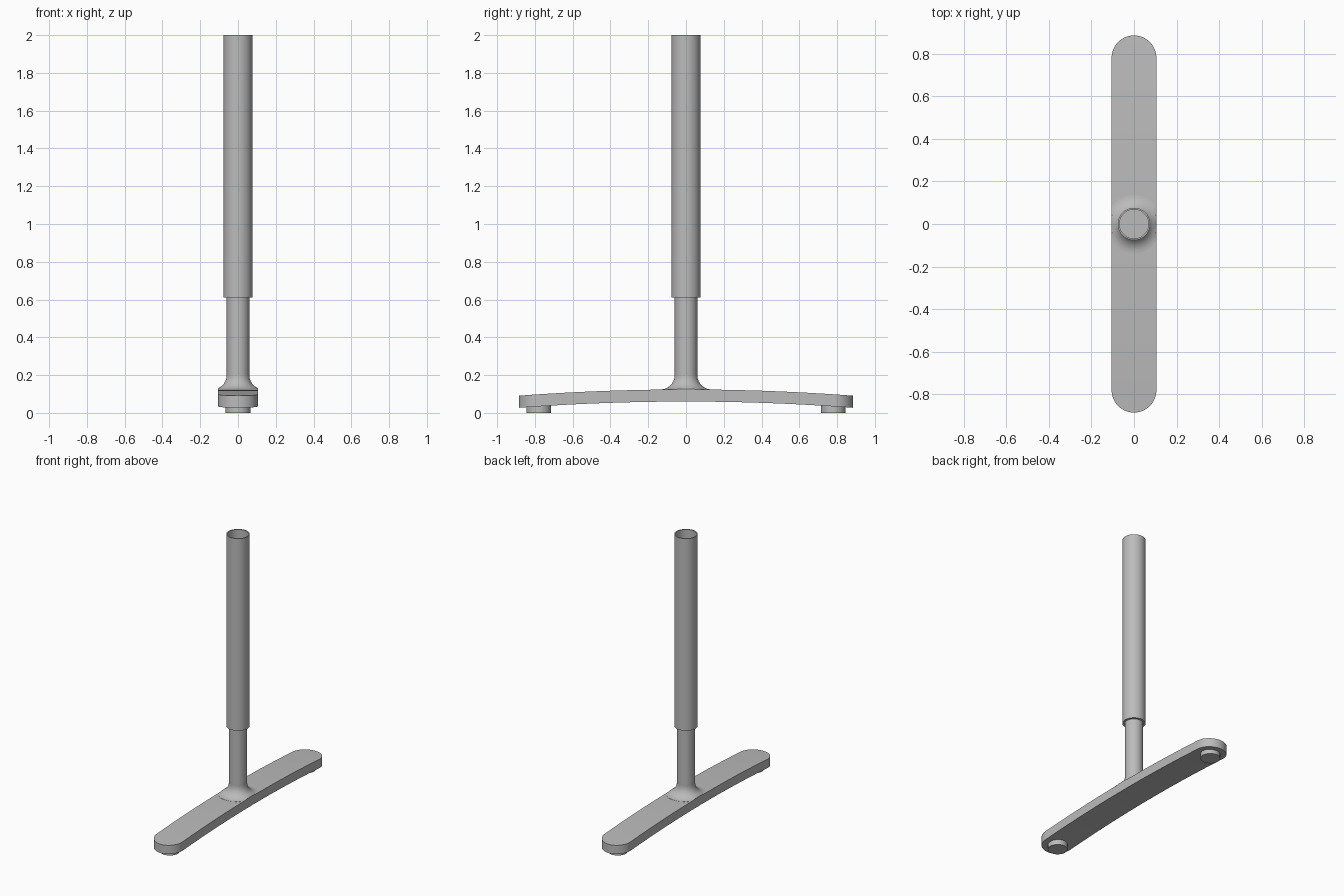
import bpy, bmesh
from math import sin, cos, pi, radians

cube = bpy.data.objects.get("Cube")
if cube:
    bpy.data.objects.remove(cube)

steel = bpy.data.materials.new("grey_metal")
steel.use_nodes = True
GREY = (0.5, 0.5, 0.5, 1)
steel.diffuse_color = GREY
steel.node_tree.nodes["Principled BSDF"].inputs["Base Color"].default_value = GREY

HALF_W, HALF_L, SEG = 0.105, 0.885, 64


def finish(name, bm):
    bmesh.ops.remove_doubles(bm, verts=bm.verts, dist=1e-5)
    bmesh.ops.recalc_face_normals(bm, faces=bm.faces)
    mesh = bpy.data.meshes.new(name)
    bm.to_mesh(mesh)
    bm.free()
    mesh.materials.append(steel)
    obj = bpy.data.objects.new(name, mesh)
    bpy.context.collection.objects.link(obj)
    bpy.ops.object.select_all(action="DESELECT")
    obj.select_set(True)
    bpy.context.view_layer.objects.active = obj
    bpy.ops.object.shade_smooth_by_angle(angle=radians(35))
    return obj


def lathe(name, profile, y=0, limit_x=1):
    """Spin (radius, z) points around z, keeping x within limit_x."""
    bm = bmesh.new()
    rings = []
    for r, z in profile:
        rings.append([bm.verts.new((max(-limit_x, min(limit_x, r * cos(2 * pi * i / SEG))),
                                    y + r * sin(2 * pi * i / SEG), z)) for i in range(SEG)])
    for a, b in zip(rings, rings[1:]):
        for i in range(SEG):
            j = (i + 1) % SEG
            bm.faces.new((a[i], a[j], b[j], b[i]))
    return finish(name, bm)


def foot_bottom(y):
    return 0.06 - 0.033 * (y / HALF_L) ** 2


# Arched foot bar with round ends
cap = [(HALF_L - HALF_W + HALF_W * cos(t * pi / 32), HALF_W * sin(t * pi / 32)) for t in range(17)]
straight = HALF_L - HALF_W
stations = cap + [(straight * (1 - i / 16), HALF_W) for i in range(1, 32)]
stations += [(-y, w) for y, w in reversed(cap)]
bm = bmesh.new()
sections = []
for y, w in stations:
    z = foot_bottom(y)
    sections.append([bm.verts.new(p) for p in
                     ((-w, y, z), (w, y, z), (w, y, z + 0.064), (-w, y, z + 0.064))])
for a, b in zip(sections, sections[1:]):
    for i in range(4):
        j = (i + 1) % 4
        bm.faces.new((a[i], a[j], b[j], b[i]))
finish("foot_bar", bm)

# Glide pads under both ends
for side, y in (("front", -0.78), ("back", 0.78)):
    lathe(side + "_glide_pad", [(0, 0), (0.065, 0), (0.065, 0.05), (0, 0.05)], y)

# Inner post with a flared base trimmed to the foot width
flare = [(0.136 - 0.076 * sin(t * pi / 20), 0.2 - 0.076 * cos(t * pi / 20)) for t in range(11)]
lathe("flared_post_base", [(0.136, 0.115)] + flare, limit_x=HALF_W)
lathe("inner_post", [(0.06, 0.2), (0.06, 0.75), (0, 0.75)])

# Outer sleeve, open at the top
lathe("outer_sleeve", [(0.06, 0.61), (0.076, 0.61), (0.076, 2), (0.068, 2), (0.068, 0.75), (0, 0.75)])
